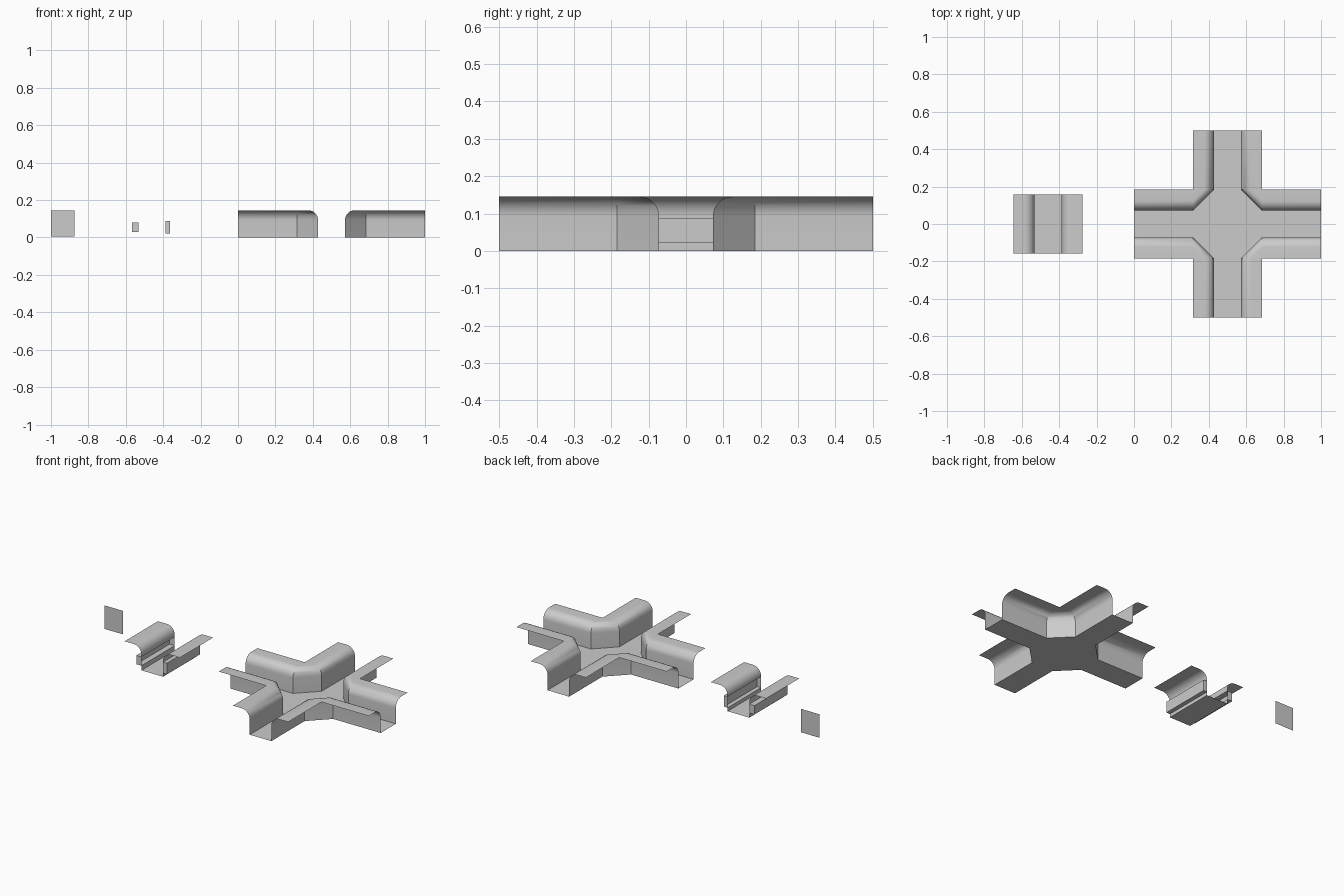
import bpy, bmesh, math
from mathutils import Vector, Matrix

if "Cube" in bpy.data.objects:
    bpy.data.objects.remove(bpy.data.objects["Cube"])

H, W, F, R = 0.145, 0.072, 0.184, 0.052   # height, half channel, half overall, lip radius
ARM = 0.5                                 # junction arm reach
HALF = 0.158                              # half length of the short section

# curved lip: from the wall, bending outward into a flat flange
LIP = [(W + R - R * math.cos(a), H - R + R * math.sin(a))
       for a in (i * math.pi / 16 for i in range(9))] + [(F, H)]


def finish(bm, name, loc):
    bmesh.ops.remove_doubles(bm, verts=bm.verts, dist=0.0002)
    bmesh.ops.recalc_face_normals(bm, faces=bm.faces)
    me = bpy.data.meshes.new(name)
    bm.to_mesh(me)
    bm.free()
    ob = bpy.data.objects.new(name, me)
    bpy.context.collection.objects.link(ob)
    ob.location = loc
    bpy.context.view_layer.objects.active = ob
    ob.select_set(True)
    bpy.ops.object.shade_smooth_by_angle(angle=math.radians(35))
    ob.select_set(False)
    return ob


def poly(bm, pts):
    return bm.faces.new([bm.verts.new(p) for p in pts])


def loft(bm, rows):
    for r, s in zip(rows, rows[1:]):
        for i in range(len(r) - 1):
            pts = []
            for p in (r[i], r[i + 1], s[i + 1], s[i]):
                if all((Vector(p) - Vector(q)).length > 1e-5 for q in pts):
                    pts.append(p)
            if len(pts) > 2:
                poly(bm, pts)


# four-way junction: each quadrant lofts the wall profile round a cut corner
bm = bmesh.new()
wall = [(W, 0)] + LIP
for k in range(4):
    rot = Matrix.Rotation(k * math.pi / 2, 3, 'Z')
    rows = [[(ARM, d, z) for d, z in wall], [(F, d, z) for d, z in wall],
            [(d, F, z) for d, z in wall], [(d, ARM, z) for d, z in wall]]
    loft(bm, [[tuple(rot @ Vector(p)) for p in row] for row in rows])
    # arm floor
    poly(bm, [rot @ Vector(p) for p in ((F, -W, 0), (ARM, -W, 0), (ARM, W, 0), (F, W, 0))])
# octagonal centre floor
poly(bm, [(F, -W, 0), (F, W, 0), (W, F, 0), (-W, F, 0),
          (-F, W, 0), (-F, -W, 0), (-W, -F, 0), (W, -F, 0)])
finish(bm, "junction_channel", (0.5, 0, 0))

# short straight section with a side groove in each wall
bm = bmesh.new()


def side(sign, depth, z0, z1):
    groove = [(W, z0), (W + depth, z0), (W + depth, z1), (W, z1)]
    prof = [(0, 0), (W, 0)] + groove + LIP
    loft(bm, [[(sign * d, y, z) for d, z in prof] for y in (-HALF, HALF)])
    for y in (-HALF, HALF):   # groove end caps
        poly(bm, [(sign * d, y, z) for d, z in groove])


side(-1, 0.034, 0.028, 0.081)
side(1, 0.025, 0.021, 0.088)
finish(bm, "grooved_channel", (-0.46, 0, 0))

# flat end plate
bm = bmesh.new()
poly(bm, [(-0.0625, 0, 0.004), (0.0625, 0, 0.004), (0.0625, 0, H), (-0.0625, 0, H)])
finish(bm, "end_plate", (-0.9375, HALF, 0))
